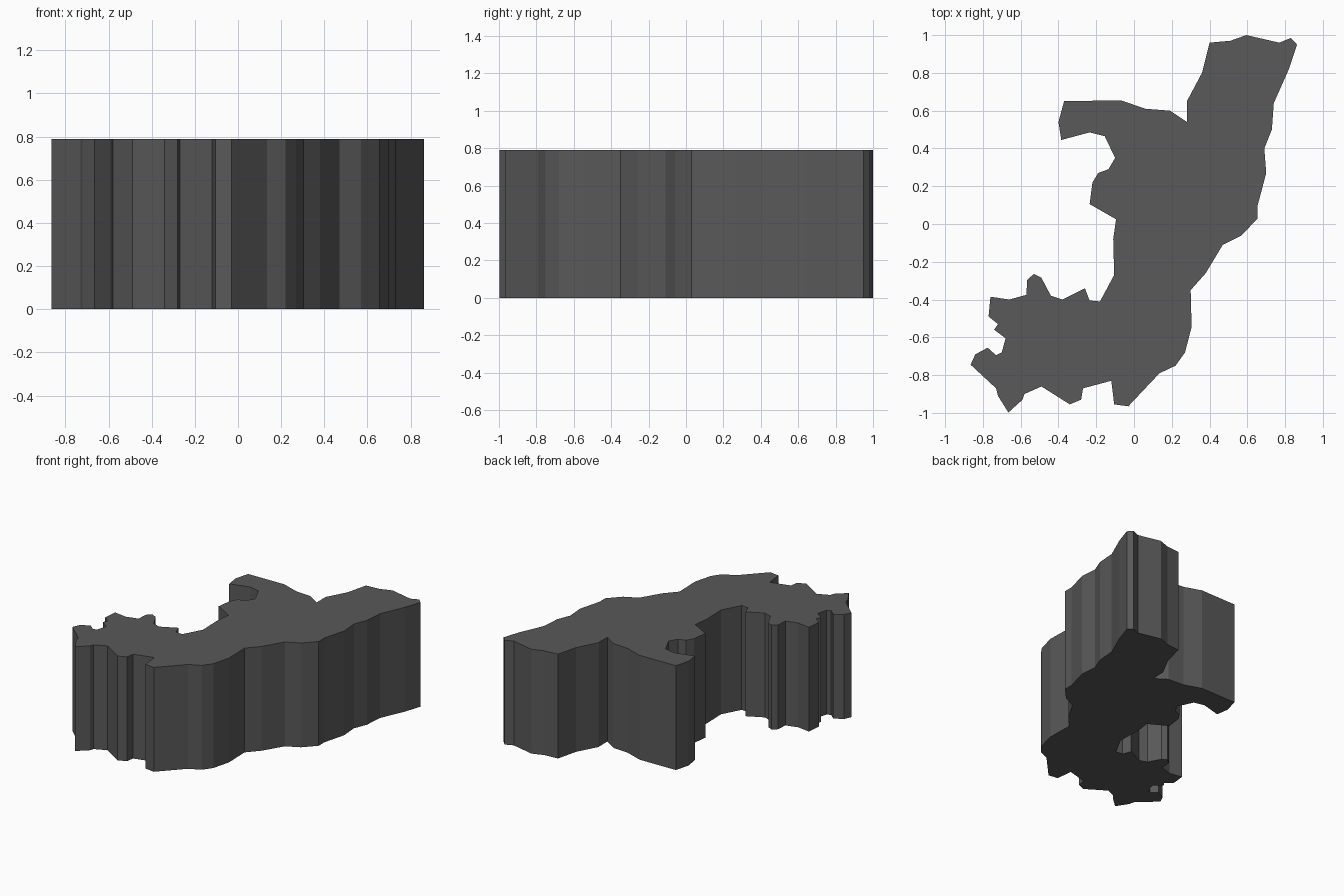
import bpy
import bmesh

HEIGHT = 0.79

# Outline seen from above, clockwise from the north-west corner
OUTLINE = [
    (-.37, .65), (-.07, .655), (.06, .61), (.19, .60), (.28, .54), (.28, .65),
    (.36, .80), (.40, .96), (.51, .97), (.595, 1.0), (.77, .96), (.83, .985),
    (.863, .95), (.82, .82), (.74, .64), (.73, .50), (.69, .40), (.70, .27),
    (.655, .10), (.655, .03), (.57, -.06), (.47, -.11), (.38, -.26), (.30, -.35),
    (.305, -.545), (.27, -.68), (.22, -.75), (.135, -.79), (-.03, -.965), (-.105, -.955),
    (-.12, -.83), (-.27, -.87), (-.28, -.93), (-.34, -.955), (-.49, -.86), (-.58, -.90),
    (-.59, -.93), (-.665, -.998), (-.72, -.91), (-.73, -.87), (-.865, -.745), (-.84, -.69),
    (-.775, -.655), (-.73, -.695), (-.70, -.68), (-.68, -.605), (-.74, -.56), (-.72, -.53),
    (-.77, -.49), (-.76, -.385), (-.66, -.40), (-.57, -.375), (-.565, -.295), (-.53, -.265),
    (-.49, -.285), (-.44, -.38), (-.38, -.40), (-.26, -.34), (-.235, -.405), (-.18, -.41),
    (-.105, -.27), (-.11, -.08), (-.095, .025), (-.235, .105), (-.22, .22), (-.19, .27),
    (-.135, .29), (-.10, .35), (-.155, .465), (-.235, .485), (-.385, .445), (-.40, .54),
]

# Raised map slab: fill the outline and extrude it upwards
bm = bmesh.new()
base = bm.faces.new([bm.verts.new((x, y, 0)) for x, y in OUTLINE])
result = bmesh.ops.extrude_face_region(bm, geom=[base], use_keep_orig=True)
top = [v for v in result["geom"] if isinstance(v, bmesh.types.BMVert)]
bmesh.ops.translate(bm, verts=top, vec=(0, 0, HEIGHT))
bmesh.ops.recalc_face_normals(bm, faces=bm.faces)

mesh = bpy.data.meshes.new("map_slab")
bm.to_mesh(mesh)
bm.free()
slab = bpy.data.objects.new("map_slab", mesh)
bpy.context.collection.objects.link(slab)

# Dark grey surface
grey = bpy.data.materials.new("dark_grey")
grey.diffuse_color = (0.1, 0.1, 0.1, 1)
mesh.materials.append(grey)
